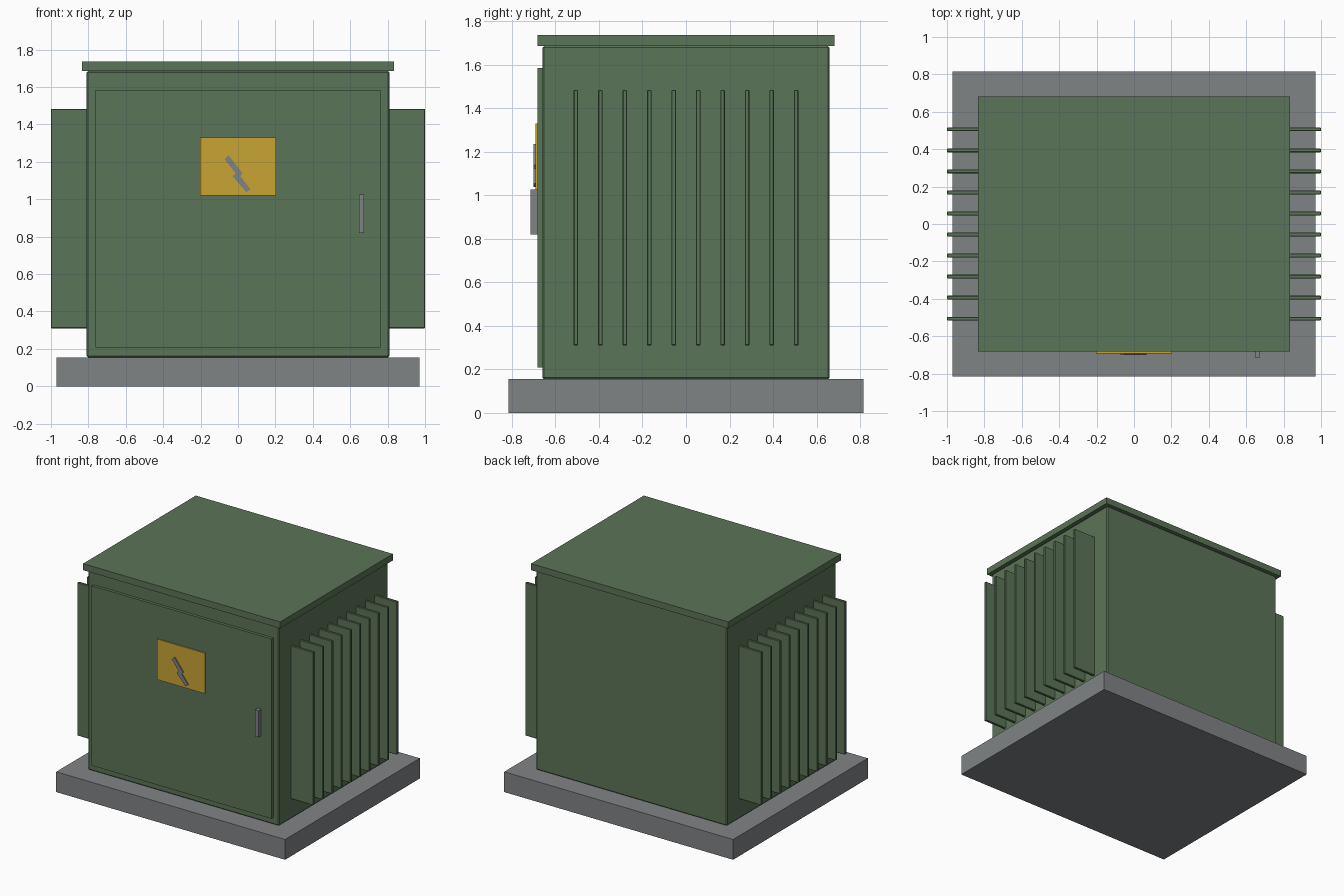
import bpy
import bmesh

if "Cube" in bpy.data.objects:
    bpy.data.objects.remove(bpy.data.objects["Cube"], do_unlink=True)


def material(name, rgb):
    mat = bpy.data.materials.new(name)
    mat.use_nodes = True
    colour = (*rgb, 1.0)
    mat.diffuse_color = colour
    mat.node_tree.nodes["Principled BSDF"].inputs["Base Color"].default_value = colour
    return mat


green = material("cabinet_green", (0.105, 0.178, 0.095))
grey = material("concrete_grey", (0.216, 0.227, 0.235))
yellow = material("warning_yellow", (0.578, 0.371, 0.034))


def finish(name, bm, mat, bevel=0):
    bmesh.ops.recalc_face_normals(bm, faces=bm.faces)
    mesh = bpy.data.meshes.new(name)
    bm.to_mesh(mesh)
    bm.free()
    mesh.materials.append(mat)
    obj = bpy.data.objects.new(name, mesh)
    bpy.context.collection.objects.link(obj)
    if bevel:
        mod = obj.modifiers.new("edge_bevel", "BEVEL")
        mod.width = bevel
        mod.segments = 1
    return obj


def box(name, x, y, z, mat, bevel=0):
    """Box given by its (low, high) range on each axis."""
    bm = bmesh.new()
    bmesh.ops.create_cube(bm, size=1)
    for v in bm.verts:
        for i, (low, high) in enumerate((x, y, z)):
            v.co[i] = high if v.co[i] > 0 else low
    return finish(name, bm, mat, bevel)


# Plinth, cabinet and overhanging lid
box("plinth", (-0.97, 0.97), (-0.815, 0.815), (0, 0.155), grey)
box("cabinet", (-0.81, 0.81), (-0.66, 0.66), (0.155, 1.685), green, 0.008)
box("lid", (-0.835, 0.835), (-0.682, 0.682), (1.685, 1.735), green)

# Door with its handle and warning sign
box("door", (-0.762, 0.762), (-0.683, -0.655), (0.208, 1.585), green)
box("door_handle", (0.646, 0.674), (-0.715, -0.68), (0.82, 1.025), grey)
box("warning_sign", (-0.203, 0.203), (-0.692, -0.68), (1.02, 1.33), yellow)

# Lightning bolt cut from a thin plate
outline = [(-0.072, 1.214), (-0.05, 1.235), (0.024, 1.139), (0.013, 1.123),
           (0.067, 1.053), (0.045, 1.037), (-0.03, 1.123), (-0.013, 1.139)]
bm = bmesh.new()
face = bm.faces.new([bm.verts.new((x, -0.691, z)) for x, z in outline])
front = bmesh.ops.extrude_face_region(bm, geom=[face])["geom"]
for v in front:
    if isinstance(v, bmesh.types.BMVert):
        v.co.y = -0.7
finish("bolt_symbol", bm, grey)

# Cooling fins along both sides
fin_count = 10
for side, sign in (("left", 1), ("right", -1)):
    for i in range(fin_count):
        y = -0.506 + i * 1.012 / (fin_count - 1)
        span = sorted((sign * 0.8, sign))
        box(f"{side}_cooling_fin_{i + 1}", span, (y - 0.01, y + 0.01),
            (0.31, 1.483), green, 0.003)
